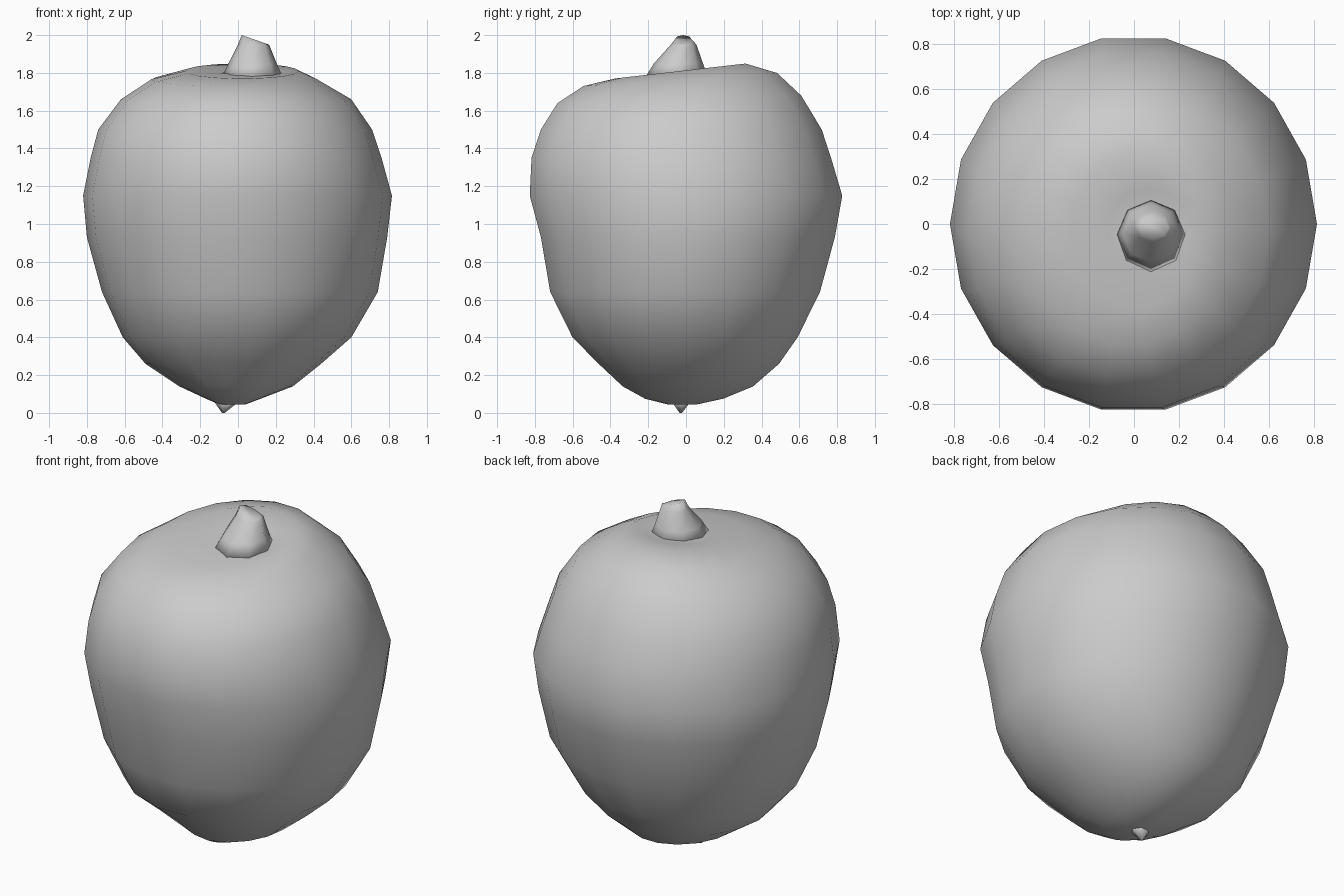
import bpy, bmesh, math

if "Cube" in bpy.data.objects:
    bpy.data.objects.remove(bpy.data.objects["Cube"], do_unlink=True)

SIDES = 18

skin = bpy.data.materials.new("plain grey skin")
skin.use_nodes = True
GREY = (0.6, 0.6, 0.6, 1)
skin.diffuse_color = GREY
skin.node_tree.nodes["Principled BSDF"].inputs["Base Color"].default_value = GREY


def loft(name, rings, sides):
    """Skin rings given as (height, x min, x max, y min, y max, rise toward the back)."""
    bm = bmesh.new()
    loops = []
    for z, x0, x1, y0, y1, rise in rings:
        loop = []
        for i in range(sides):
            a = math.tau * i / sides
            x = (x0 + x1) / 2 + (x1 - x0) / 2 * math.cos(a)
            y = (y0 + y1) / 2 + (y1 - y0) / 2 * math.sin(a)
            loop.append(bm.verts.new((x, y, z + rise * math.sin(a))))
        loops.append(loop)
    for low, high in zip(loops, loops[1:]):
        for i in range(sides):
            j = (i + 1) % sides
            bm.faces.new((low[i], low[j], high[j], high[i]))
    bm.faces.new(loops[0][::-1])
    bm.faces.new(loops[-1])
    for f in bm.faces:
        f.smooth = True
    mesh = bpy.data.meshes.new(name)
    bm.to_mesh(mesh)
    bm.free()
    mesh.materials.append(skin)
    obj = bpy.data.objects.new(name, mesh)
    bpy.context.collection.objects.link(obj)
    return obj


# Rounded body, narrowing downward, with a shallow hollow around the stem
body = loft("fruit_body", [
    (0.045, -0.10, 0.04, -0.10, 0.06, 0),
    (0.075, -0.17, 0.12, -0.22, 0.20, 0),
    (0.14, -0.31, 0.29, -0.34, 0.36, 0),
    (0.26, -0.49, 0.44, -0.47, 0.50, 0),
    (0.40, -0.61, 0.60, -0.61, 0.60, 0),
    (0.64, -0.72, 0.74, -0.73, 0.72, 0),
    (0.93, -0.80, 0.79, -0.78, 0.80, 0),
    (1.15, -0.82, 0.815, -0.84, 0.84, 0),
    (1.35, -0.78, 0.76, -0.83, 0.78, 0),
    (1.50, -0.74, 0.71, -0.78, 0.73, 0),
    (1.66, -0.62, 0.60, -0.69, 0.62, 0.02),
    (1.765, -0.46, 0.42, -0.55, 0.49, 0.035),
    (1.81, -0.28, 0.32, -0.38, 0.32, 0.04),
    (1.80, -0.12, 0.25, -0.22, 0.16, 0.02),
    (1.80, -0.02, 0.17, -0.12, 0.06, 0),
], SIDES)

# Small dent low on the front
for v in body.data.vertices:
    d = math.dist(v.co, (-0.17, -0.42, 0.2))
    if d < 0.2:
        v.co.y += 0.07 * (1 - d / 0.2)

# Stubby stem with a slanted top
stem = loft("stem", [
    (1.77, -0.09, 0.24, -0.22, 0.12, 0),
    (1.85, -0.05, 0.205, -0.17, 0.09, 0),
    (1.95, 0.0, 0.165, -0.08, 0.055, 0),
    (1.97, 0.02, 0.155, -0.06, 0.03, 0),
], 8)
for v in stem.data.vertices:
    if v.co.z > 1.96:
        v.co.z = 2.0 - 0.35 * (v.co.x - 0.02)

# Little pointed remnant underneath
loft("blossom_tip", [
    (0.0, -0.085, -0.07, -0.035, -0.02, 0),
    (0.08, -0.14, 0.03, -0.10, 0.05, 0),
], 6)
